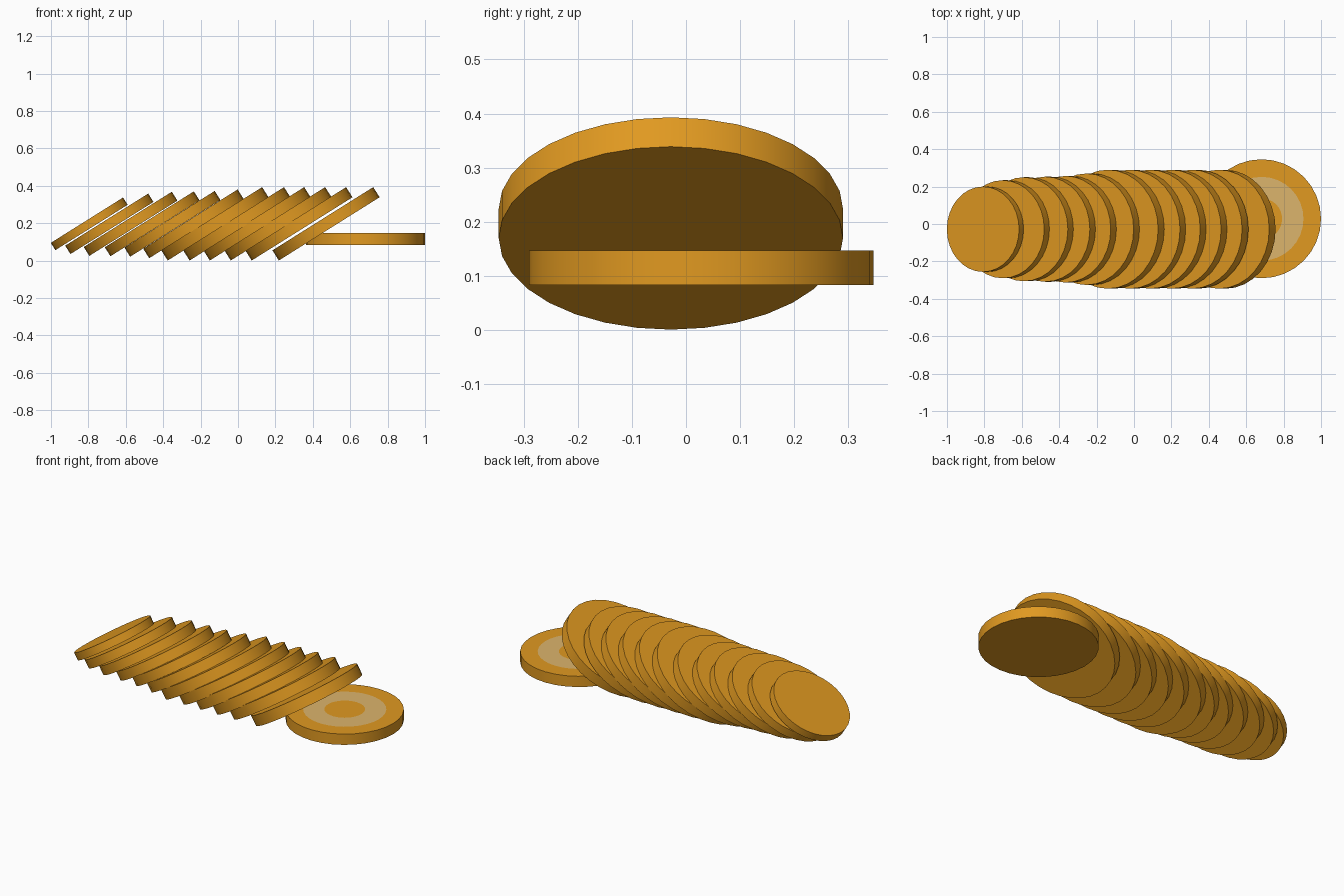
import bpy, bmesh, math

if "Cube" in bpy.data.objects:
    bpy.data.objects.remove(bpy.data.objects["Cube"])

SIDES = 32
TILT = math.radians(32.1)
THICK = 0.201          # thickness relative to radius


def material(name, rgb):
    m = bpy.data.materials.new(name)
    m.diffuse_color = (*rgb, 1)
    m.use_nodes = True
    m.node_tree.nodes["Principled BSDF"].inputs["Base Color"].default_value = m.diffuse_color
    return m


crust = material("orange", (0.75, 0.32, 0.015))
cream = material("cream", (0.72, 0.46, 0.15))


def disc(name, r, loc, tilt=0.0, ringed=False):
    """Solid slice; a ringed one has concentric bands on its upper face."""
    h = THICK * r / 2
    bm = bmesh.new()

    def loop(rad, z):
        return [bm.verts.new((rad * math.cos(2 * math.pi * i / SIDES),
                              rad * math.sin(2 * math.pi * i / SIDES), z))
                for i in range(SIDES)]

    def bridge(a, b, mat=0, smooth=False):
        for i in range(SIDES):
            j = (i + 1) % SIDES
            f = bm.faces.new((a[i], a[j], b[j], b[i]))
            f.material_index, f.smooth = mat, smooth

    low, top = loop(r, -h), loop(r, h)
    bm.faces.new(low[::-1])
    bridge(low, top, smooth=True)
    if ringed:
        outer, inner = loop(r * 0.705, h), loop(r * 0.345, h)
        bridge(top, outer)
        bridge(outer, inner, mat=1)
        top = inner
    bm.faces.new(top)

    me = bpy.data.meshes.new(name)
    bm.to_mesh(me)
    bm.free()
    me.materials.append(crust)
    me.materials.append(cream)
    ob = bpy.data.objects.new(name, me)
    bpy.context.collection.objects.link(ob)
    ob.location = loc
    ob.rotation_euler = (0, -tilt, 0)
    bpy.context.view_layer.objects.active = ob
    ob.select_set(True)
    bpy.ops.object.shade_smooth_by_angle(angle=math.radians(30))
    ob.select_set(False)


# Row of leaning slices: right-hand edge x and radius
slices = [(-0.59, 0.228), (-0.452, 0.262), (-0.324, 0.278), (-0.206, 0.281),
          (-0.094, 0.285), (0.03, 0.298), (0.163, 0.318), (0.28, 0.318),
          (0.388, 0.318), (0.50, 0.318), (0.612, 0.318), (0.757, 0.318)]
for n, (edge, r) in enumerate(slices, 1):
    half = r * math.cos(TILT) + THICK * r / 2 * math.sin(TILT)
    disc(f"leaning_slice_{n}", r, (edge - half, -0.028, 0.197), TILT)

# Flat slice with a pale band on top
disc("flat_slice", 0.318, (0.682, 0.028, 0.115), ringed=True)
